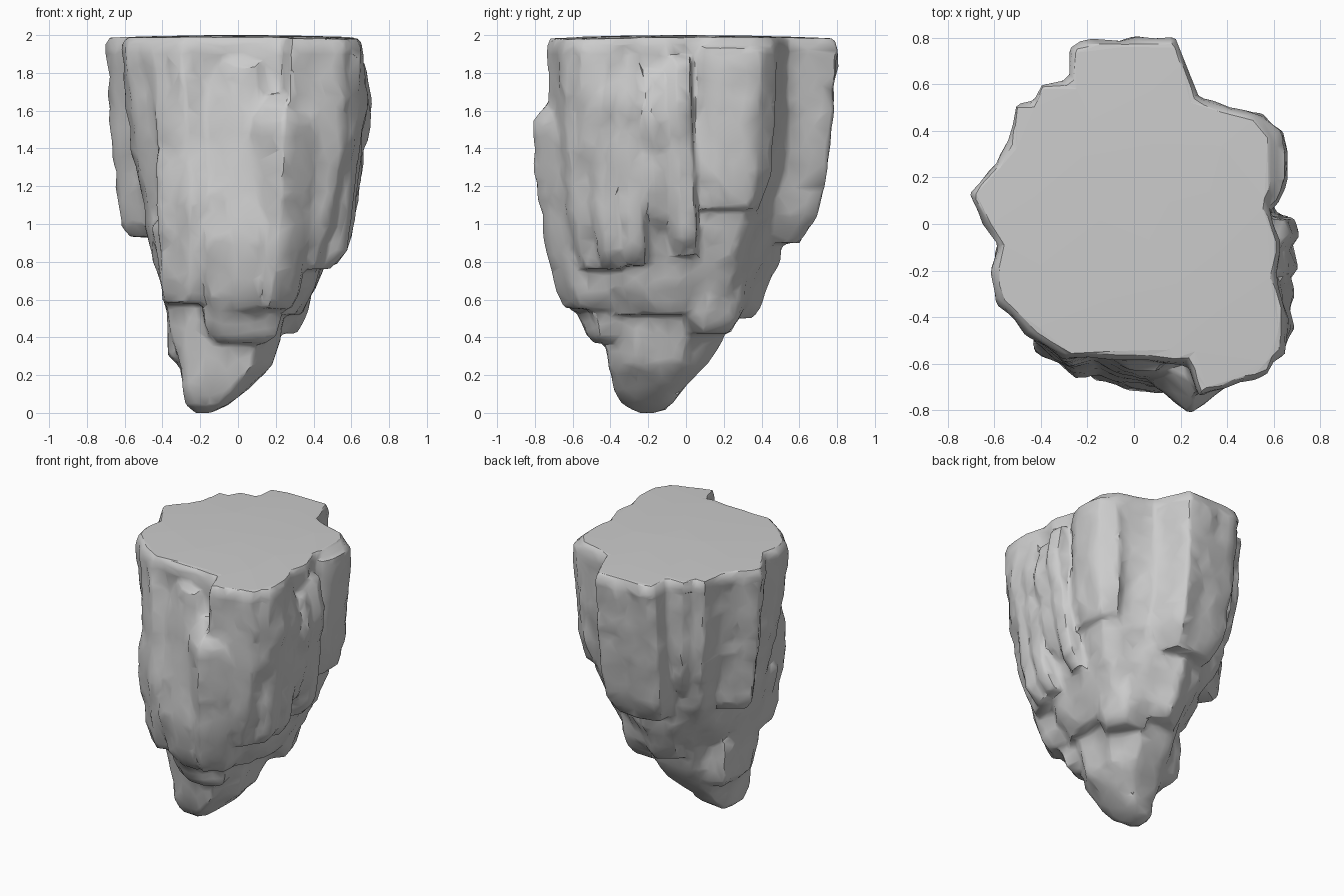
import bpy, bmesh
from mathutils import Vector, noise

bm = bmesh.new()


def slab(pts, levels):
    """Closed tapered column: plan outline swept through (z, scale, dx, dy) levels."""
    cx = sum(p[0] for p in pts) / len(pts)
    cy = sum(p[1] for p in pts) / len(pts)
    rings = [[bm.verts.new((cx + (x - cx) * s + dx, cy + (y - cy) * s + dy, z)) for x, y in pts]
             for z, s, dx, dy in levels]
    faces = [bm.faces.new(rings[0]), bm.faces.new(rings[-1])]
    n = len(pts)
    for a, b in zip(rings, rings[1:]):
        faces += [bm.faces.new((a[i], a[(i + 1) % n], b[(i + 1) % n], b[i])) for i in range(n)]
    bmesh.ops.recalc_face_normals(bm, faces=faces)


# main plateau
slab([(-.3, .6), (.25, .56), (.42, .5), (.53, .47), (.61, .38), (.61, .2), (.58, .08), (.64, -.08),
      (.62, -.22), (.66, -.4), (.65, -.56), (.56, -.64), (.2, -.6), (-.3, -.58), (-.46, -.47), (-.59, -.34),
      (-.62, -.2), (-.58, -.08), (-.59, .28), (-.5, .5)],
     [(2, .96, 0, 0), (1.97, .99, 0, 0), (1.92, 1, 0, 0), (1.4, .94, 0, 0), (1, .82, 0, 0), (.82, .69, 0, 0)])
# back buttress and its lower step
slab([(-.28, .4), (-.28, .76), (-.23, .79), (.18, .81), (.29, .53), (.2, .3)],
     [(2, .95, 0, -.01), (1.93, 1, 0, 0), (1.4, .95, 0, -.04), (1.05, .88, 0, -.09), (.9, .68, 0, -.14)])
slab([(-.22, .2), (-.2, .48), (0, .57), (.2, .46), (.22, .2)],
     [(1.15, 1, 0, 0), (.78, .9, 0, -.05), (.66, .8, 0, -.1), (.5, .7, 0, -.16)])
# back left slab
slab([(-.55, .3), (-.51, .52), (-.43, .53), (-.4, .61), (-.25, .62), (-.25, .3)],
     [(2, .95, 0, -.01), (1.94, 1, 0, 0), (1.45, .98, .03, -.03), (1.2, .88, .06, -.06), (1.05, .7, .1, -.1)])
# left wedge
slab([(-.58, -.1), (-.715, .13), (-.57, .29), (-.3, .2), (-.3, -.1)],
     [(2, .96, .01, 0), (1.94, 1, 0, 0), (1.4, .97, .05, 0), (1, .93, .08, 0), (.93, .8, .1, 0)])
# back right slab
slab([(.4, .05), (.61, .08), (.66, .2), (.65, .41), (.53, .48), (.35, .35)],
     [(1.95, .96, 0, 0), (1.8, 1, 0, 0), (1.25, .97, -.03, -.02), (1.08, .82, -.05, -.04)])
# right fins
for y, x, zt, zb in [(-.03, .71, 1.88, .83), (-.16, .71, 1.8, .95), (-.3, .7, 1.9, .78), (-.43, .69, 1.94, .76)]:
    slab([(.3, y - .1), (x - .04, y - .09), (x, y - .02), (x - .02, y + .06), (.3, y + .09)],
         [(zt, .9, -.03, 0), (zt - .25, 1, 0, 0), (1.25, 1, -.05, .01), (zb + .1, .95, -.1, .03),
          (zb, .75, -.14, .04)])
# front right lobe at the rim
slab([(.2, -.5), (.28, -.75), (.58, -.65), (.65, -.5), (.4, -.4)],
     [(2, .94, 0, .01), (1.93, 1, 0, 0), (1.4, .97, -.02, .03), (1, .9, -.07, .05), (.76, .7, -.12, .08)])
# front pillars that lean outward toward the bottom
slab([(.04, -.5), (.08, -.7), (.24, -.81), (.4, -.69), (.4, -.45)],
     [(1.69, .8, .02, .08), (1.54, 1, 0, 0), (1.2, 1, -.01, .02), (.86, .96, -.03, .05), (.64, .88, -.06, .1),
      (.55, .7, -.08, .12)])
slab([(-.2, -.4), (-.18, -.66), (-.04, -.71), (.12, -.73), (.22, -.6), (.2, -.4)],
     [(1.85, .8, 0, .07), (1.3, .95, 0, .035), (.9, 1, 0, 0), (.62, .88, 0, .05), (.54, .75, 0, .08)])
slab([(-.43, -.3), (-.43, -.54), (-.26, -.67), (-.13, -.64), (-.1, -.3)],
     [(1.8, .9, -.02, .06), (1.1, 1, 0, 0), (.72, .9, 0, .04), (.58, .76, 0, .07)])
slab([(-.15, -.3), (-.2, -.5), (-.1, -.57), (.1, -.57), (.24, -.48), (.2, -.3)],
     [(.65, 1, 0, -.03), (.5, .97, 0, 0), (.41, .82, 0, .02), (.37, .6, 0, .03)])
# middle tier
slab([(-.47, -.1), (-.44, -.42), (-.3, -.56), (.3, -.55), (.44, -.35), (.48, 0), (.44, .3), (.2, .44), (-.2, .43),
      (-.4, .22)],
     [(1, 1.05, 0, 0), (.8, .97, 0, 0), (.66, .86, .01, -.02), (.52, .66, .02, -.03)])
# keel, with side knobs
slab([(-.38, -.1), (-.36, -.3), (-.2, -.41), (.1, -.4), (.23, -.25), (.24, .05), (.1, .22), (-.2, .2)],
     [(.75, 1.18, .01, 0), (.55, 1.08, .01, -.01), (.4, .98, 0, -.02), (.26, .83, 0, -.05), (.12, .58, -.06, -.085),
      (.04, .38, -.11, -.09), (0, .15, -.13, -.09)])
slab([(-.27, -.3), (-.2, -.37), (-.1, -.37), (-.08, -.15), (-.25, -.12)],
     [(.5, 1.1, 0, 0), (.06, .95, 0, .03), (.01, .7, 0, .06)])
# tongue hanging at the back right
slab([(.05, .05), (.32, 0), (.4, .12), (.3, .32), (.1, .36)],
     [(.95, 1.1, 0, 0), (.6, 1, 0, 0), (.5, .85, -.01, -.03), (.42, .65, -.04, -.05)])
slab([(-.38, -.15), (-.37, -.25), (-.2, -.3), (-.2, .1), (-.34, .05)],
     [(.6, 1.1, 0, 0), (.3, 1, 0, 0), (.24, .7, .03, 0)])

raw = bpy.data.meshes.new("rock_raw")
bm.to_mesh(raw)
bm.free()
rock = bpy.data.objects.new("island_rock", raw)
bpy.context.collection.objects.link(rock)


def bake():
    deps = bpy.context.evaluated_depsgraph_get()
    mesh = bpy.data.meshes.new_from_object(rock.evaluated_get(deps))
    rock.modifiers.clear()
    rock.data = mesh


# fuse the slabs into one stone
m = rock.modifiers.new("fuse", 'REMESH')
m.mode = 'VOXEL'
m.voxel_size = .018
m = rock.modifiers.new("soften", 'SMOOTH')
m.factor = .5
m.iterations = 2
bake()

# vertical weathering grooves and chips; the top only sags a little at its rim
for v in rock.data.vertices:
    p = v.co.copy()
    fade = min(1, max(.25 if p.xy.length > .55 else 0, (1.985 - p.z) / .08))
    groove = noise.noise(Vector((p.x * 7, p.y * 7, p.z * 1.3)))
    chip = noise.noise(p * 9 + Vector((5, 2, 8)))
    out = Vector((p.x + .03, p.y + .05, 0)).normalized()
    v.co += out * fade * (.026 * groove + .014 * chip - .004)
    if p.z > 1.9:
        v.co.z -= .016 * (p.xy.length / .75) ** 2
    v.co.z = max(0, v.co.z)

# chisel into facets
m = rock.modifiers.new("facets", 'DECIMATE')
m.ratio = .07
bake()
rock.data.name = "island_rock"

bpy.context.view_layer.objects.active = rock
rock.select_set(True)
bpy.ops.object.shade_smooth_by_angle(angle=.6)
# the plateau top stays flat
for f in rock.data.polygons:
    if f.center.z > 1.95 and f.normal.z > .93:
        f.use_smooth = False
